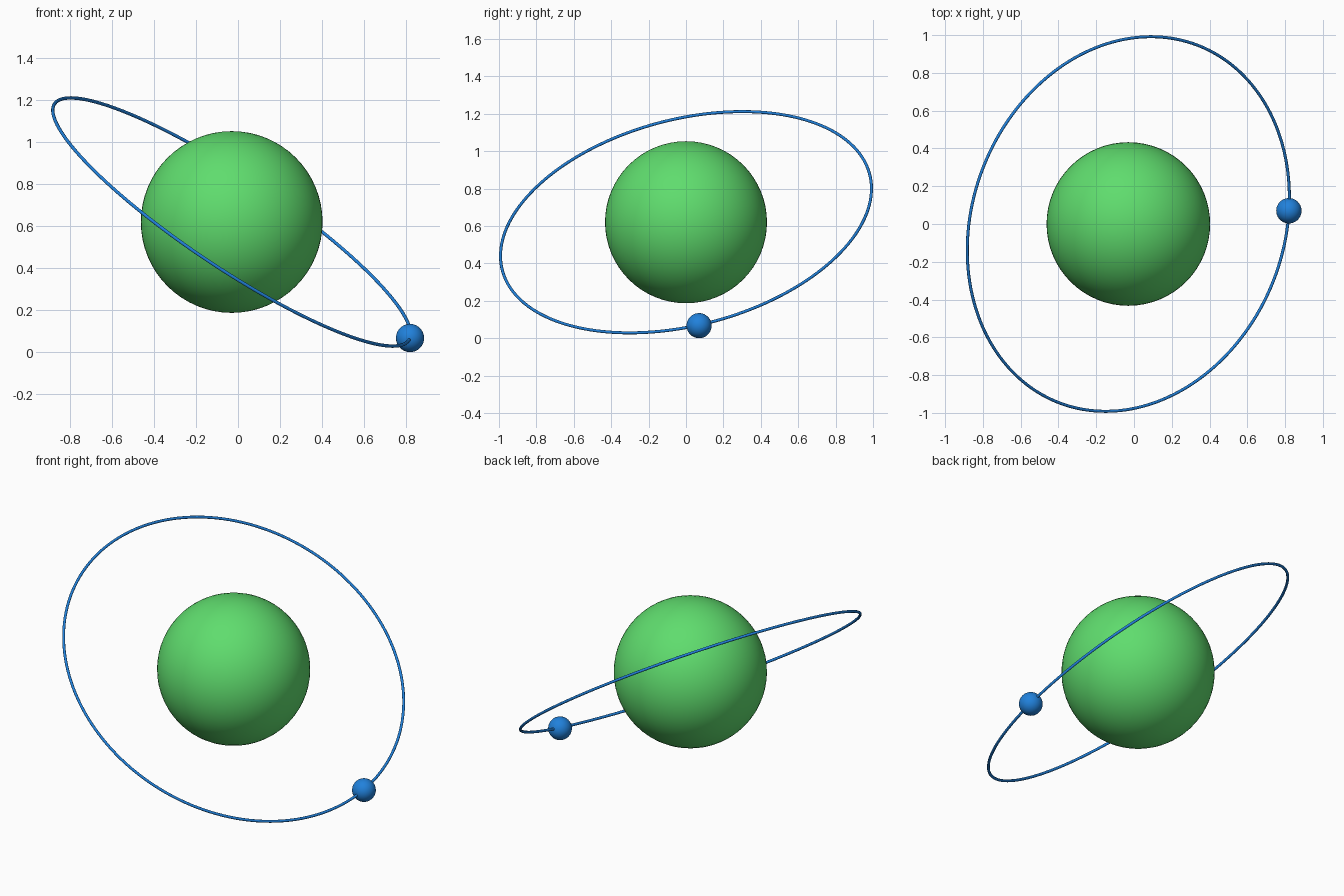
import bpy
from mathutils import Vector

cube = bpy.data.objects.get("Cube")
if cube:
    bpy.data.objects.remove(cube, do_unlink=True)


def make_material(name, rgb):
    mat = bpy.data.materials.new(name)
    mat.use_nodes = True
    mat.diffuse_color = (*rgb, 1)
    mat.node_tree.nodes["Principled BSDF"].inputs["Base Color"].default_value = (*rgb, 1)
    return mat


def finish(name, mat):
    obj = bpy.context.object
    obj.name = obj.data.name = name
    obj.data.materials.append(mat)
    bpy.ops.object.shade_smooth()
    return obj


def make_ball(name, center, radius, mat):
    bpy.ops.mesh.primitive_uv_sphere_add(segments=64, ring_count=32, radius=radius, location=center)
    return finish(name, mat)


green = make_material("leaf green", (0.115, 0.72, 0.155))
blue = make_material("bright blue", (0.015, 0.22, 0.71))

center = Vector((-0.03, 0, 0.62))
orbit_normal = Vector((0.542, -0.213, 0.812)).normalized()
orbit_radius = 1.015

# Large central ball
make_ball("central_sphere", center, 0.433, green)

# Thin tilted ring around the centre
bpy.ops.mesh.primitive_torus_add(
    major_radius=orbit_radius, minor_radius=0.008,
    major_segments=160, minor_segments=12, location=center,
    rotation=orbit_normal.to_track_quat('Z', 'Y').to_euler())
finish("orbit_ring", blue)

# Small ball riding on the ring
make_ball("orbiting_sphere", (0.82, 0.07, 0.067), 0.067, blue)
